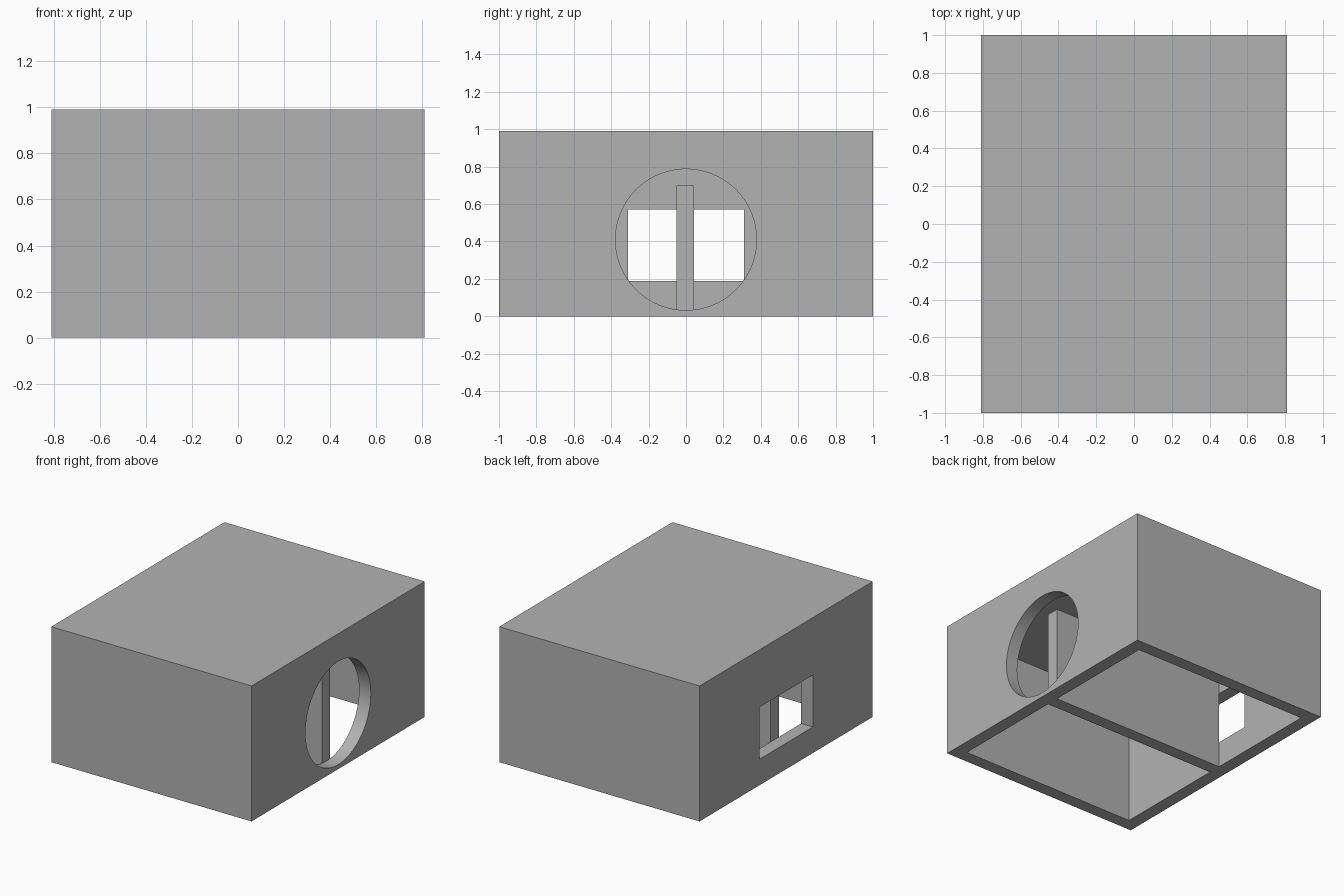
import bpy
import math

if "Cube" in bpy.data.objects:
    bpy.data.objects.remove(bpy.data.objects["Cube"], do_unlink=True)

HALF_X, HALF_Y, HEIGHT = 0.81, 1.0, 0.99
WALL = 0.095

grey = bpy.data.materials.new("plain_grey")
grey.use_nodes = True
grey.diffuse_color = (0.448, 0.448, 0.448, 1)
grey.node_tree.nodes["Principled BSDF"].inputs["Base Color"].default_value = grey.diffuse_color


def box(name, low, high):
    """Axis-aligned box between two corners."""
    centre = [(a + b) / 2 for a, b in zip(low, high)]
    bpy.ops.mesh.primitive_cube_add(size=1, location=centre)
    obj = bpy.context.object
    obj.name = name
    obj.scale = [b - a for a, b in zip(low, high)]
    bpy.ops.object.transform_apply(location=True, rotation=True, scale=True)
    obj.data.materials.append(grey)
    return obj


def cut(target, cutter):
    """Subtract the cutter from the target, then discard it."""
    cutter.hide_render = True
    mod = target.modifiers.new("cut", 'BOOLEAN')
    mod.operation = 'DIFFERENCE'
    mod.solver = 'EXACT'
    mod.object = cutter
    bpy.context.view_layer.objects.active = target
    bpy.ops.object.modifier_apply(modifier=mod.name)
    bpy.data.objects.remove(cutter, do_unlink=True)


# Hollow shell, open underneath
inner_x, inner_y = HALF_X - WALL, HALF_Y - WALL
shell = box("house_shell", (-HALF_X, -HALF_Y, 0), (HALF_X, HALF_Y, HEIGHT))
cut(shell, box("cavity_cutter", (-inner_x, -inner_y, -0.2), (inner_x, inner_y, HEIGHT - WALL)))

# Rectangular window in the right wall
cut(shell, box("window_cutter", (-HALF_X - 0.2, -0.31, 0.19), (-inner_x + 0.2, 0.31, 0.57)))

# Round entrance in the left wall
bpy.ops.mesh.primitive_cylinder_add(vertices=96, radius=0.377, depth=0.5,
                                    location=(HALF_X, 0, 0.41),
                                    rotation=(0, math.pi / 2, 0))
entrance = bpy.context.object
entrance.name = "entrance_cutter"
entrance.data.materials.append(grey)
cut(shell, entrance)

# Inner partition between the two side walls
box("partition", (-inner_x, -0.052, 0), (inner_x, 0.043, 0.70))

# Smooth the round opening, keep corners sharp
bpy.ops.object.select_all(action='DESELECT')
shell.select_set(True)
bpy.context.view_layer.objects.active = shell
bpy.ops.object.shade_smooth_by_angle(angle=math.radians(30))
